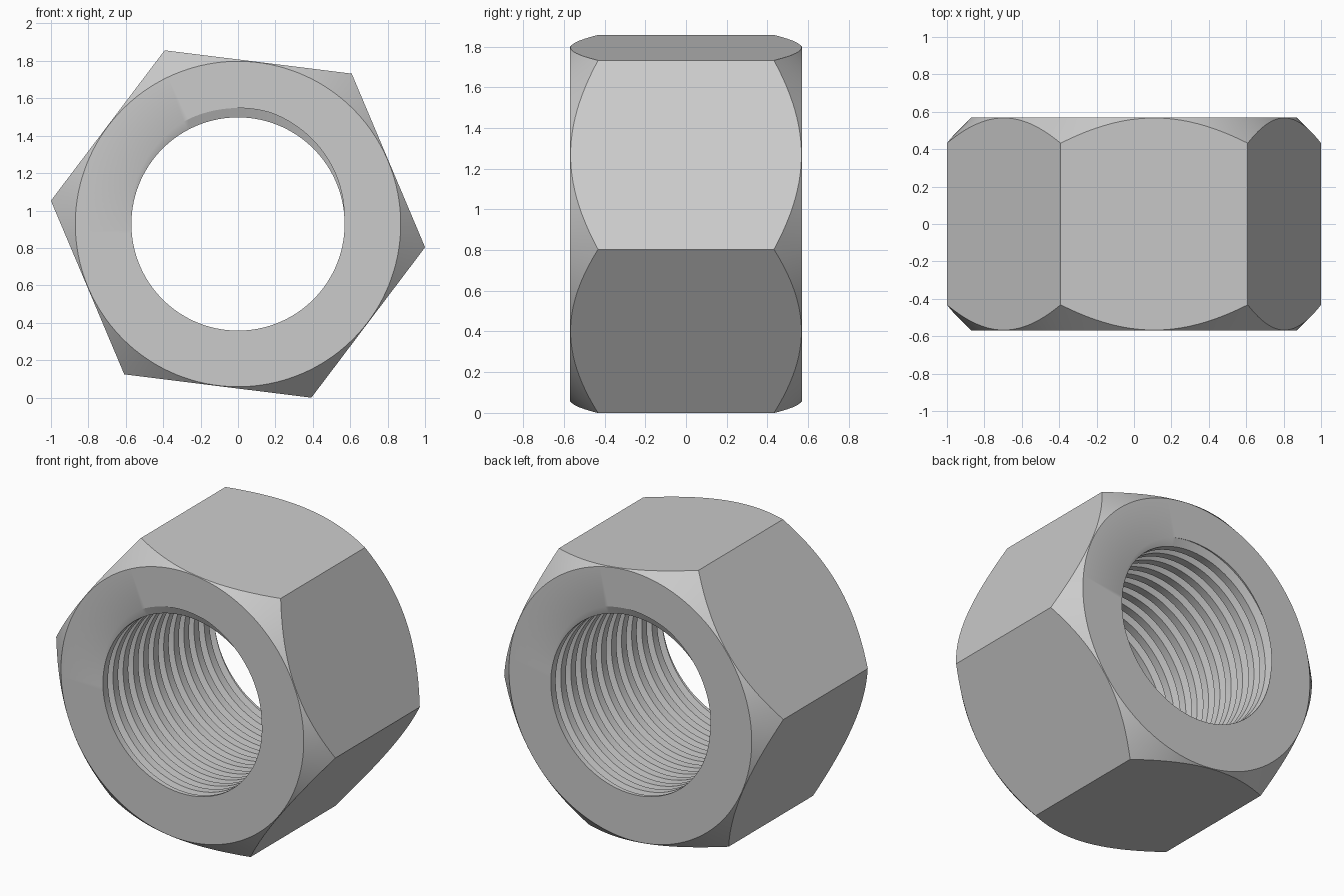
import bpy, bmesh
from math import radians, degrees, cos, sin

if "Cube" in bpy.data.objects:
    bpy.data.objects.remove(bpy.data.objects["Cube"])

HALF = 0.57             # half thickness along y
CORNER = 1.008          # hexagon corner radius
APOTHEM = CORNER * cos(radians(30))
RIM = 0.87              # radius of the flat end ring
BORE, DEPTH = 0.57, 0.05
TURNS = 11
PITCH = 2 * HALF / TURNS
CREST, ROOT = 0.25, 0.06    # half widths of the thread groove, in pitches
TILT, GROOVE_ANGLE = -7.1, 95
SIDE_STEPS = 24
STEPS = SIDE_STEPS * 6
CENTRE_Z = 0.928


def bore_point(angle, row):
    """Radius and y on the helical thread, cut off at the end faces."""
    shift = (angle - GROOVE_ANGLE) / 360
    y = max(-HALF, min(HALF, -HALF + PITCH * (row - shift)))
    phase = (y + HALF) / PITCH + shift
    d = abs(phase - round(phase))
    fill = max(0, min(1, (CREST - d) / (CREST - ROOT)))
    return BORE + DEPTH * fill, y


def section(step):
    """Closed radial section of the nut at one angle."""
    angle = TILT + step * 360 / STEPS
    pts = [bore_point(angle, k + b) for k in range(-2, TURNS + 3)
           for b in (-CREST, -ROOT, ROOT, CREST)]
    off = (step % SIDE_STEPS - SIDE_STEPS / 2) * 360 / STEPS
    r = APOTHEM / cos(radians(off))
    shoulder = HALF - (r - RIM)
    pts += [(RIM, HALF), (r, shoulder), (r, -shoulder), (RIM, -HALF)]
    a = radians(angle)
    return [(p * cos(a), y, CENTRE_Z + p * sin(a)) for p, y in pts]


# Sweep the section around the bore axis
bm = bmesh.new()
columns = [[bm.verts.new(p) for p in section(i)] for i in range(STEPS + 1)]
for a, b in zip(columns, columns[1:]):
    for j in range(len(a)):
        k = (j + 1) % len(a)
        bm.faces.new((a[j], a[k], b[k], b[j]))
bmesh.ops.remove_doubles(bm, verts=bm.verts, dist=0.00002)
bmesh.ops.recalc_face_normals(bm, faces=bm.faces)
mesh = bpy.data.meshes.new("hex_nut")
bm.to_mesh(mesh)
bm.free()

# Plain grey metal
steel = bpy.data.materials.new("light_grey_steel")
steel.use_nodes = True
colour = (0.6, 0.6, 0.6, 1)
steel.diffuse_color = colour
steel.node_tree.nodes["Principled BSDF"].inputs["Base Color"].default_value = colour
mesh.materials.append(steel)

nut = bpy.data.objects.new("hex_nut", mesh)
bpy.context.collection.objects.link(nut)
bpy.ops.object.select_all(action="DESELECT")
nut.select_set(True)
bpy.context.view_layer.objects.active = nut
bpy.ops.object.shade_smooth_by_angle(angle=radians(30))
